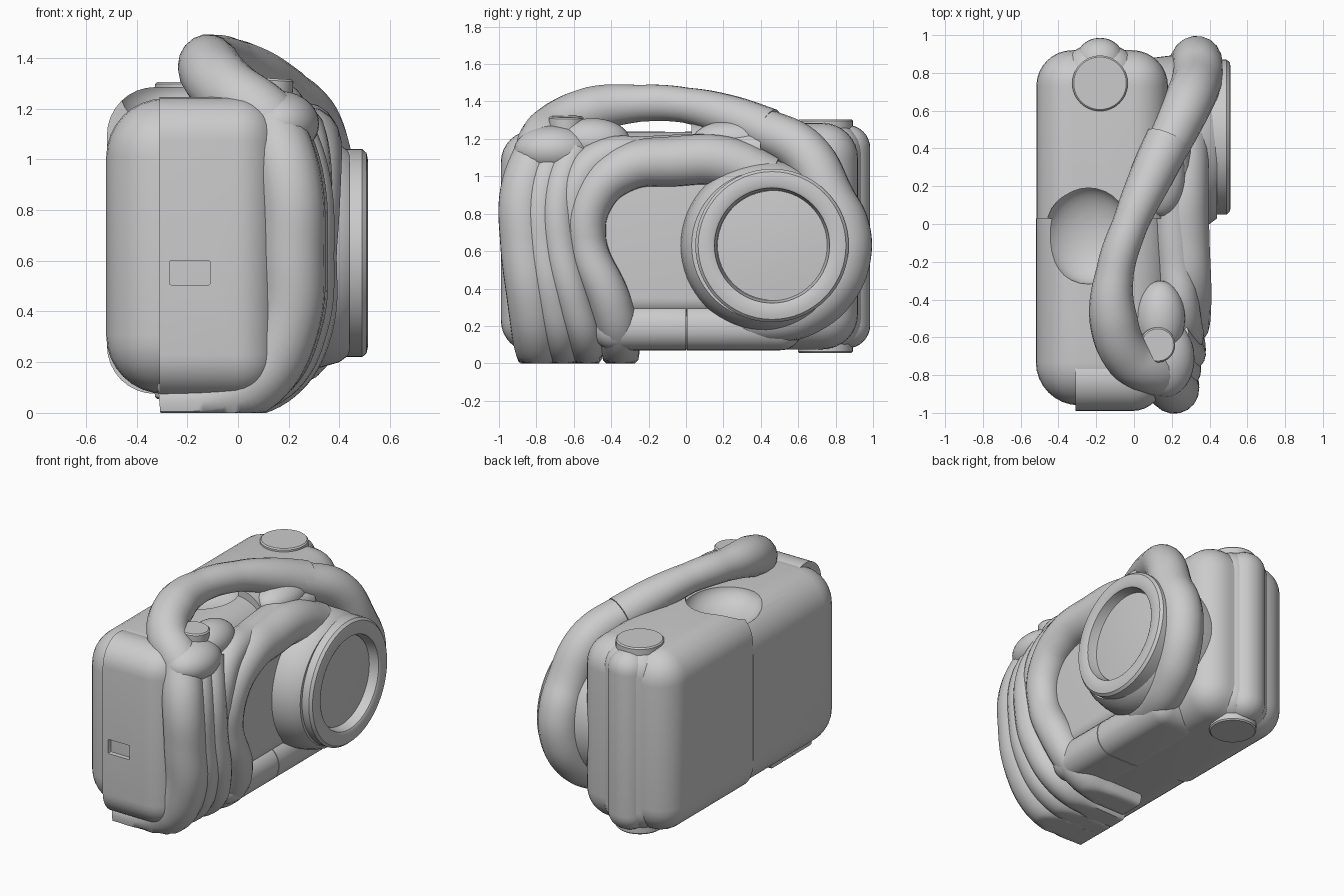
import bpy, bmesh, math
from mathutils import Vector, Matrix

if "Cube" in bpy.data.objects:
    bpy.data.objects.remove(bpy.data.objects["Cube"])


def bake(ob, angle=35):
    # apply modifiers, flatten the underside at z = 0, smooth with sharp edges kept
    bpy.context.view_layer.update()
    me = bpy.data.meshes.new_from_object(
        ob.evaluated_get(bpy.context.evaluated_depsgraph_get()))
    name, mw = ob.name, ob.matrix_world.copy()
    bpy.data.objects.remove(ob)
    new = bpy.data.objects.new(name, me)
    bpy.context.collection.objects.link(new)
    me.transform(mw)
    for v in me.vertices:
        v.co.z = max(0, v.co.z)
    for p in me.polygons:
        p.use_smooth = True
    me.set_sharp_from_angle(angle=math.radians(angle))
    return new


def from_bm(name, bm):
    bmesh.ops.recalc_face_normals(bm, faces=bm.faces)
    me = bpy.data.meshes.new(name)
    bm.to_mesh(me)
    bm.free()
    ob = bpy.data.objects.new(name, me)
    bpy.context.collection.objects.link(ob)
    return ob


def rbox(name, lo, hi, r, seam=None, segs=8):
    # rounded box; edges lying on the seam plane (axis, value) stay sharp
    lo, hi = Vector(lo), Vector(hi)
    bm = bmesh.new()
    bmesh.ops.create_cube(bm, size=1)
    for v in bm.verts:
        v.co = (lo + hi) / 2 + v.co * (hi - lo)
    edges = [e for e in bm.edges if seam is None or
             not all(abs(v.co[seam[0]] - seam[1]) < 1e-4 for v in e.verts)]
    bmesh.ops.bevel(bm, geom=edges, offset=r, segments=segs, profile=0.5,
                    affect='EDGES', clamp_overlap=True)
    return from_bm(name, bm)


def ball(name, c, s):
    bm = bmesh.new()
    bmesh.ops.create_uvsphere(bm, u_segments=32, v_segments=20, radius=1)
    for v in bm.verts:
        v.co = Vector(c) + v.co * Vector(s)
    return from_bm(name, bm)


def lathe(name, prof, origin, axis, n=64):
    # profile of (height, radius) turned round an axis
    rot = Vector((0, 0, 1)).rotation_difference(Vector(axis)).to_matrix().to_4x4()
    bm = bmesh.new()
    vs = [bm.verts.new((r, 0, h)) for h, r in prof]
    es = [bm.edges.new(p) for p in zip(vs, vs[1:])]
    bmesh.ops.spin(bm, geom=vs + es, cent=(0, 0, 0), axis=(0, 0, 1),
                   angle=2 * math.pi, steps=n)
    bmesh.ops.remove_doubles(bm, verts=bm.verts, dist=1e-4)
    bmesh.ops.transform(bm, matrix=Matrix.Translation(origin) @ rot, verts=bm.verts)
    return bake(from_bm(name, bm))


def tube(name, pts):
    # smooth tube through (x, y, z, radius) points
    cu = bpy.data.curves.new(name, 'CURVE')
    cu.dimensions, cu.resolution_u = '3D', 8
    cu.bevel_depth, cu.bevel_resolution, cu.use_fill_caps = 1, 7, True
    sp = cu.splines.new('BEZIER')
    sp.bezier_points.add(len(pts) - 1)
    for b, (x, y, z, r) in zip(sp.bezier_points, pts):
        b.co, b.radius = (x, y, z), r
        b.handle_left_type = b.handle_right_type = 'AUTO'
    ob = bpy.data.objects.new(name, cu)
    bpy.context.collection.objects.link(ob)
    return bake(ob, 50)


def cut(ob, *cutters):
    for c in cutters:
        m = ob.modifiers.new('cut', 'BOOLEAN')
        m.operation, m.solver, m.object = 'DIFFERENCE', 'EXACT', c
    res = bake(ob)
    for c in cutters:
        bpy.data.objects.remove(c)
    return res


# rear tank and front half of the body, both dished by the hand recess
dish = lambda: ball('recess_cutter', (-.24, -.06, 1.25), (.235, .26, .14))
cut(rbox('rear_tank', (-.517, .03, .075), (.18, .92, 1.285), .19, seam=(1, .03)), dish())
cut(rbox('front_body', (-.52, -.96, .075), (.2, .03, 1.24), .23, seam=(1, .03)), dish())

# vertical lobes down the back of the tank
bake(rbox('rear_lobe', (-.31, .55, .08), (-.05, .985, 1.275), .125))
bake(rbox('rear_lobe_base', (-.38, .5, .08), (.02, .945, 1.28), .15))

# raised front panel with a socket
cut(rbox('front_panel', (-.31, -.99, .06), (.16, -.65, 1.245), .2, seam=(0, -.31)),
    rbox('socket_cutter', (-.27, -1.1, .505), (-.11, -.95, .6), .006, segs=2))

# right side core behind the lens and recessed window
bake(rbox('side_core', (-.2, -.6, .25), (.27, .6, 1.12), .1))
for nm, a, b in (('base_block_front', -.5, 0), ('base_block_rear', .005, .62)):
    bake(rbox(nm, (-.1, a, .07), (.3, b, .315), .115, seam=(1, b if a < 0 else a)))

# finger ribs wrapping the front right corner
ribs = [(-.865, -.79, .13, 0), (-.765, -.66, .1, .04), (-.675, -.53, .095, .07)]
for i, (y, yb, r, dx) in enumerate(ribs):
    tube(f'finger_rib_{i + 1}', [
        (-.31, yb, .04, r * .8), (-.08, yb, .06, r * .9),
        (.08 + dx, yb - .01, .14, r), (.19 + dx, (y + yb) / 2, .34, r),
        (.215 + dx, y, .65, r), (.2 + dx, y, .92, r),
        (.13 + dx, y + .08, 1.14, r)])

# last rib bends back into the shoulder above the window
tube('shoulder_rib', [
    (-.27, -.35, .05, .1), (0, -.35, .07, .1), (.17, -.36, .16, .11),
    (.26, -.41, .34, .115), (.285, -.53, .65, .105), (.29, -.5, .88, .115),
    (.285, -.33, 1.04, .125), (.265, -.05, 1.08, .135), (.26, .2, 1.08, .135),
    (.27, .45, .98, .13)])
tube('shoulder_ridge', [
    (.27, -.6, .7, .09), (.27, -.58, .95, .1), (.25, -.46, 1.09, .1),
    (.22, -.2, 1.115, .1), (.2, .15, 1.13, .1), (.2, .4, 1.14, .1)])

# handle grip over the top and arm sweeping round the lens
tube('handle_grip', [
    (.17, -.78, 1.08, .135), (.09, -.77, 1.17, .135), (-.03, -.7, 1.26, .13),
    (-.11, -.5, 1.355, .127), (-.1, -.25, 1.39, .1), (-.02, 0, 1.38, .095),
    (.09, .25, 1.315, .115), (.18, .44, 1.24, .125)])
c_y, c_z = .46, .63
arm = [(.06, .2, 1.32, .105), (.18, .42, 1.245, .117), (.285, .64, 1.12, .13)]
for a, x in ((38, .335), (15, .335), (-10, .325), (-35, .3), (-60, .26),
             (-85, .22), (-115, .18), (-145, .12)):
    t = math.radians(a)
    arm.append((x, c_y + .4 * math.cos(t), c_z + .385 * math.sin(t), .135))
tube('lens_arm', arm)

# knuckle, bridge lumps and trigger button
bake(ball('knuckle', (.16, -.71, 1.14), (.16, .21, .13)))
bake(ball('knuckle_web', (.14, -.5, 1.19), (.13, .2, .12)))
bake(ball('handle_bridge', (.14, .26, 1.2), (.13, .22, .1)))
disc = lambda h, r: [(0, 0), (0, r), (h - .008, r), (h, r - .008), (h, 0)]
lathe('trigger_button', disc(.1, .093), (.12, -.64, 1.22), (.06, 0, 1))

# caps above and below the tank
lathe('cap_top', disc(.07, .147), (-.18, .745, 1.235), (0, 0, 1))
lathe('cap_bottom', disc(.07, .147), (-.18, .745, .125), (0, 0, -1))

# lens housing, rim and glass
lathe('lens_housing', [(.1, 0), (.1, .45), (.22, .465), (.33, .45), (.4, .43), (.44, .4), (.44, .3), (.4, 0)],
      (0, c_y - .03, c_z), (1, 0, 0))
lathe('lens_rim', [(.3, .405), (.42, .41), (.49, .41), (.507, .395), (.512, .37),
                   (.512, .32), (.505, .308), (.465, .302), (.44, .295), (.43, .28)],
      (0, c_y, c_z), (1, 0, 0))
lathe('lens_glass', [(.40, 0), (.40, .292), (.447, .292), (.455, .2), (.46, .1), (.462, 0)],
      (0, c_y, c_z), (1, 0, 0))
